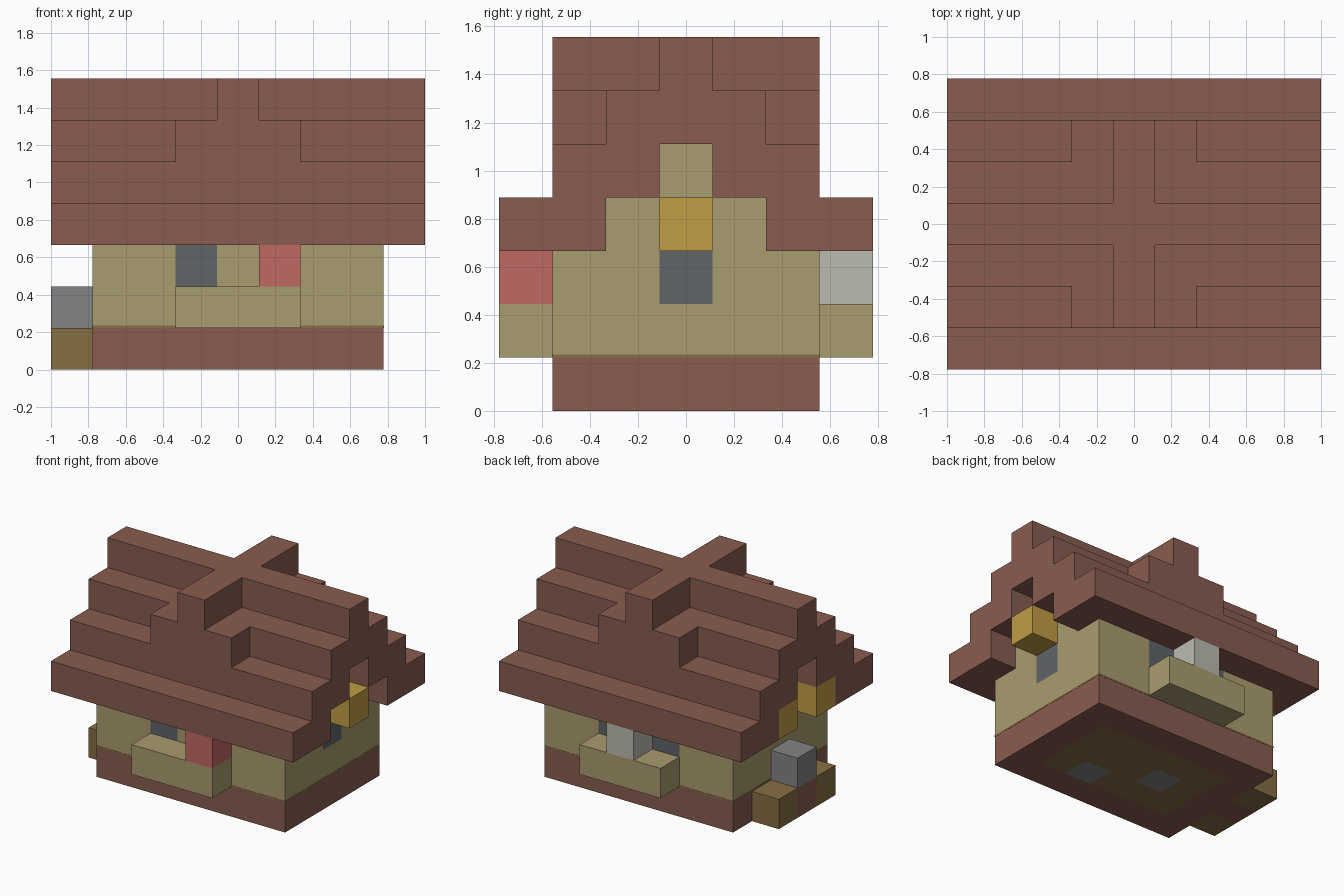
import bpy, bmesh
from mathutils import Vector

cube = bpy.data.objects.get("Cube")
if cube:
    bpy.data.objects.remove(cube, do_unlink=True)

U = 2 / 9  # edge of one block


def linear(c):
    c /= 255
    return c / 12.92 if c < 0.04 else ((c + 0.055) / 1.055) ** 2.4


def material(name, *rgb):
    m = bpy.data.materials.new(name)
    col = [linear(c) for c in rgb] + [1]
    m.use_nodes = True
    m.diffuse_color = col
    m.node_tree.nodes["Principled BSDF"].inputs["Base Color"].default_value = col
    return m


brick = material("brick_brown", 136, 92, 80)
plaster = material("plaster_beige", 170, 156, 112)
glass = material("window_slate", 96, 101, 105)
red = material("flower_red", 193, 105, 99)
pale = material("pale_grey", 188, 187, 175)
stone = material("stone_grey", 131, 131, 131)
wood = material("wood_olive", 134, 110, 68)
gold = material("lantern_gold", 192, 157, 69)


def block(i, j, k):
    """Cells of a box; each range is a (first, last) pair or one index."""
    spans = [(a, a) if isinstance(a, int) else a for a in (i, j, k)]
    r = [range(a, b + 1) for a, b in spans]
    return {(x, y, z) for x in r[0] for y in r[1] for z in r[2]}


def build(name, cells, mats, paint=lambda cell, axis, side: 0):
    """Skin a set of blocks; paint picks the material of each outer face."""
    bm = bmesh.new()
    for cell in sorted(cells):
        for axis in range(3):
            for side in (-1, 1):
                near = list(cell)
                near[axis] += side
                if tuple(near) in cells:
                    continue
                n, u, v = Vector(), Vector(), Vector()
                n[axis] = side
                u[(axis + 1) % 3] = 1
                v[(axis + 2) % 3] = side
                mid = Vector(cell) + n / 2 + Vector((-4, -3, 0.5))
                corners = [(-1, -1), (1, -1), (1, 1), (-1, 1)]
                f = bm.faces.new([bm.verts.new((mid + u * a / 2 + v * b / 2) * U)
                                  for a, b in corners])
                f.material_index = paint(cell, axis, side)
    bmesh.ops.remove_doubles(bm, verts=bm.verts[:], dist=0.001)
    bmesh.ops.dissolve_limit(bm, angle_limit=0.01, verts=bm.verts[:],
                             edges=bm.edges[:], delimit={'MATERIAL'})
    me = bpy.data.meshes.new(name)
    bm.to_mesh(me)
    bm.free()
    for m in mats:
        me.materials.append(m)
    ob = bpy.data.objects.new(name, me)
    bpy.context.collection.objects.link(ob)
    return ob


# Foundation, with the floor showing on its underside
def floor_paint(cell, axis, side):
    x, y, _ = cell
    if axis != 2 or side > 0 or not (2 <= x <= 6 and 2 <= y <= 4):
        return 0
    return 2 if (x, y) in {(5, 2), (3, 3)} else 1


build("foundation", block((1, 7), (1, 5), 0), [brick, wood, stone], floor_paint)


# Walls and stepped gables, with window faces
def window_paint(cell, axis, side):
    x, y, z = cell
    long_side = axis == 1 and x in (3, 5)
    gable_end = axis == 0 and side > 0 and y == 3
    return int(z == 2 and (long_side or gable_end))


walls = block((1, 7), (1, 5), (1, 2)) | block((1, 7), (2, 4), 3) | block((1, 7), 3, 4)
build("walls", walls, [plaster, glass], window_paint)

# Thin skirting line at the foot of the walls
skirting = build("skirting", block((1, 7), (1, 5), 1), [wood])
for v in skirting.data.vertices:
    v.co.x *= 1.002
    v.co.y *= 1.003
    v.co.z = U + (0.012 if v.co.z > 1.5 * U else 0)

# Stepped roof: main ridge along x, cross gable along y, hollow under the ends
roof = set()
for step in range(4):
    roof |= block((0, 8), (step, 6 - step), 3 + step)
roof |= block((3, 5), (1, 5), 5) | block(4, (1, 5), 6)
roof -= block((0, 8), (2, 4), 3) | block((0, 8), 3, 4)
build("roof", roof, [brick])

# Window ledges and what stands on them
for name, y in (("front", 0), ("back", 6)):
    build(name + "_ledge", block((3, 5), y, 1), [plaster])
build("front_flower", block(5, 0, 2), [red])
build("back_flower", block(4, 6, 2), [pale])

# Lanterns under the gable overhangs
for name, x, y in (("left", 8, 3), ("right_front", 0, 2), ("right_back", 0, 4)):
    build(name + "_lantern", block(x, y, 3), [gold])

# Blocks against the right side
build("right_front_log", block(0, 2, 0), [wood])
build("right_back_log", block(0, 4, 0), [wood])
build("right_step", block(0, 3, 0), [brick])
build("right_stone", block(0, 3, 1), [stone])
